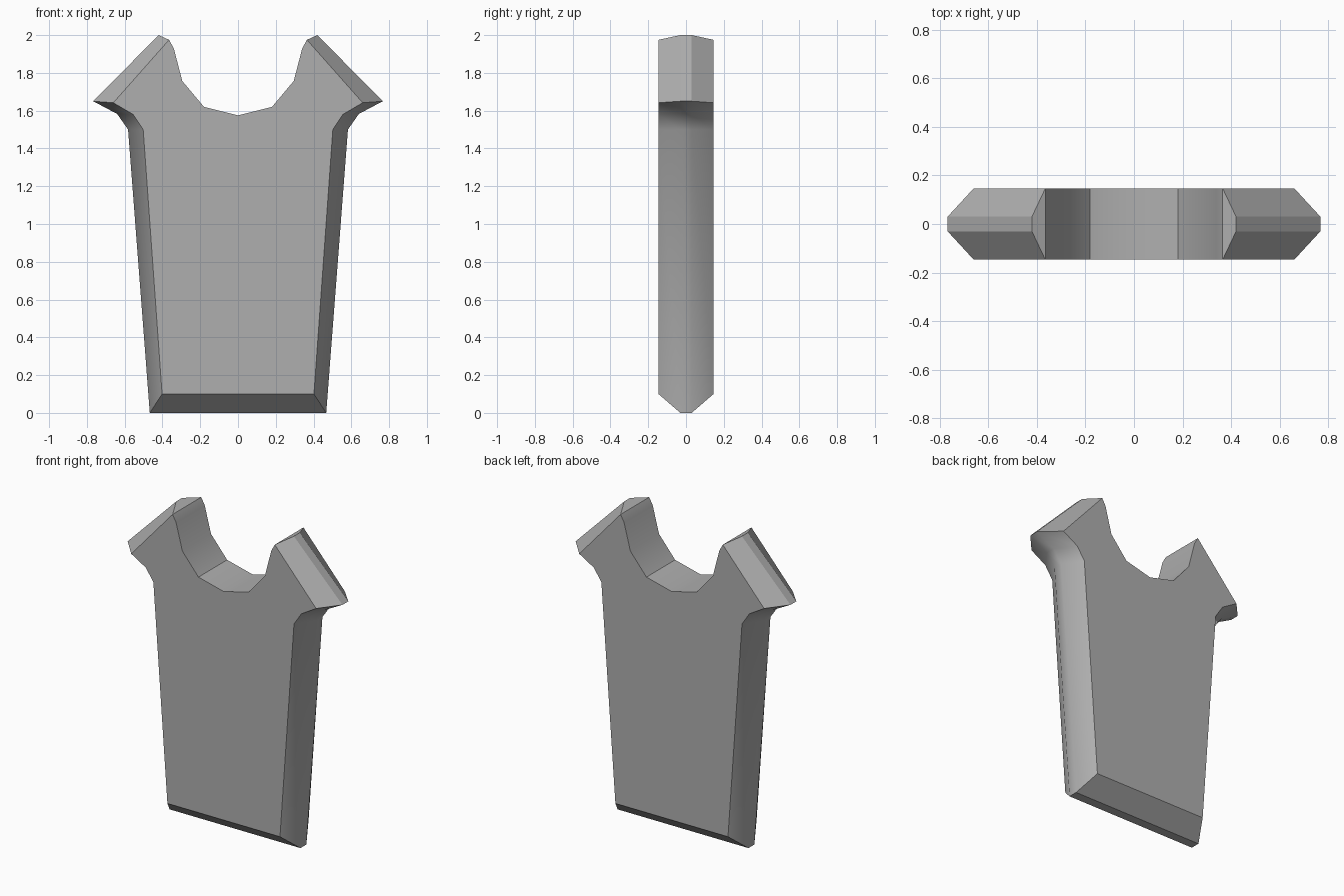
import bpy, bmesh, math

if "Cube" in bpy.data.objects:
    bpy.data.objects.remove(bpy.data.objects["Cube"])

HALF = 0.146   # half thickness at the flat faces
RIM = 0.03     # half thickness at the bevelled rim

# Right-half neck curve (x, z), centre to shoulder tip
neck = [(0.18, 1.62), (0.295, 1.757), (0.34, 1.93), (0.365, 1.975)]
# Right-half bevelled edge, shoulder tip to hem: flat-face outline and rim outline
inner = [(0.365, 1.975), (0.66, 1.642), (0.555, 1.58), (0.502, 1.50), (0.402, 0.10)]
outer = [(0.42, 2.0), (0.767, 1.65), (0.64, 1.583), (0.582, 1.50), (0.467, 0.0)]


def mirrored(points):
    return points + [(-x, z) for x, z in reversed(points)]


bm = bmesh.new()


def row(points, y):
    return [bm.verts.new((x, y, z)) for x, z in points]


def strip(a, b):
    for i in range(len(a) - 1):
        bm.faces.new((a[i], a[i + 1], b[i + 1], b[i]))


# Bevelled rim running from one shoulder, round the hem, to the other
edge_in, edge_out = mirrored(inner), mirrored(outer)
rows = [row(edge_in, -HALF), row(edge_out, -RIM), row(edge_out, RIM), row(edge_in, HALF)]
for a, b in zip(rows, rows[1:]):
    strip(a, b)

# Neck opening, left shoulder to right shoulder
curve = [(-x, z) for x, z in reversed(neck[:-1])] + [(0, 1.575)] + neck[:-1]
necks = []
for y, r in ((-HALF, rows[0]), (HALF, rows[3])):
    mid = row(curve, y)
    necks.append([r[-1]] + mid + [r[0]])
    bm.faces.new(r + mid)          # flat front or back face
strip(*necks)

# Shoulder tips
for i in (0, -1):
    bm.faces.new([r[i] for r in rows])

# Crisp creases along the sleeve rims
for r in rows[1:3]:
    for a, b in ((r[0], r[1]), (r[-1], r[-2])):
        bm.edges.get((a, b)).smooth = False

bmesh.ops.recalc_face_normals(bm, faces=bm.faces[:])
mesh = bpy.data.meshes.new("shirt_body")
bm.to_mesh(mesh)
bm.free()
body = bpy.data.objects.new("shirt_body", mesh)
bpy.context.collection.objects.link(body)
bpy.context.view_layer.objects.active = body
body.select_set(True)
bpy.ops.object.shade_smooth_by_angle(angle=math.radians(35), keep_sharp_edges=True)

# Dark grey surface
grey = bpy.data.materials.new("dark_grey")
grey.diffuse_color = (0.43, 0.43, 0.43, 1)
grey.use_nodes = True
grey.node_tree.nodes["Principled BSDF"].inputs["Base Color"].default_value = grey.diffuse_color
mesh.materials.append(grey)
